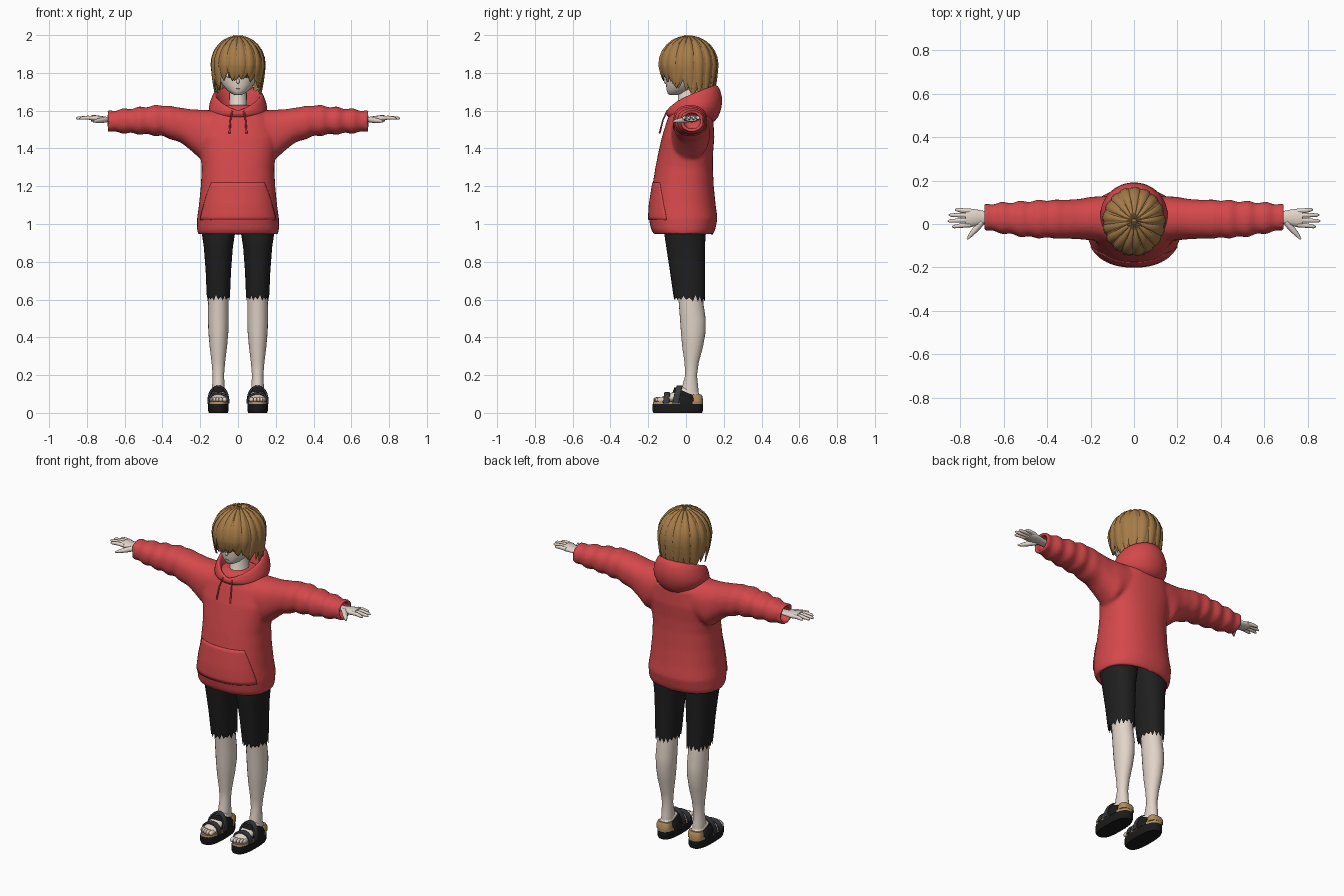
import bpy, bmesh, math, random
from mathutils import Vector as V

random.seed(4)
if "Cube" in bpy.data.objects:
    bpy.data.objects.remove(bpy.data.objects["Cube"])


def material(name, *rgb):
    mat = bpy.data.materials.new(name)
    mat.use_nodes = True
    mat.diffuse_color = (*rgb, 1)
    mat.node_tree.nodes["Principled BSDF"].inputs["Base Color"].default_value = (*rgb, 1)
    return mat


red = material("hoodie red", .66, .065, .07)
skin = material("pale skin", .76, .66, .58)
brown = material("hair brown", .38, .2, .065)
black = material("shorts black", .014, .014, .014)
rubber = material("sole black", .011, .011, .012)
grey = material("strap grey", .04, .043, .05)
tan = material("cork tan", .45, .27, .11)
dark = material("eye dark", .06, .03, .02)
white = material("eye white", .8, .8, .8)
lip = material("lip rose", .45, .2, .18)


# ---- helpers ----
def at(rows, t):
    """Interpolate a table of rows keyed by their first value."""
    for r, s in zip(rows, rows[1:]):
        if t <= s[0]:
            f = (t - r[0]) / (s[0] - r[0])
            return [u + (v - u) * f for u, v in zip(r, s)]
    return list(rows[-1])


def oval(angle, power):
    """Point on a unit superellipse."""
    c, s = math.cos(angle), math.sin(angle)
    return (math.copysign(abs(c) ** (2 / power), c), math.copysign(abs(s) ** (2 / power), s))


def build(name, mat, lofts, n=20, power=2, mirror=False, jag=None, angle=45, caps=True):
    """Skin every list of rings (centre, side vector, depth vector) into one object."""
    bm = bmesh.new()
    for rings in lofts:
        grid = []
        for i, (c, a, b) in enumerate(rings):
            loop = []
            for k in range(n):
                u, v = oval(2 * math.pi * k / n, power)
                p = c + a * u + b * v
                if jag and i == jag[0]:
                    p.z += random.uniform(.2, 1) * jag[1] * (-1) ** k
                loop.append(bm.verts.new(p))
            grid.append(loop)
        for lo, hi in zip(grid, grid[1:]):
            for k in range(n):
                j = (k + 1) % n
                bm.faces.new((lo[k], lo[j], hi[j], hi[k]))
        if caps:
            bm.faces.new(grid[0])
            bm.faces.new(grid[-1])
    bmesh.ops.recalc_face_normals(bm, faces=bm.faces)
    return finish(name, mat, bm, mirror, angle)


def finish(name, mat, bm, mirror=False, angle=45):
    mesh = bpy.data.meshes.new(name)
    bm.to_mesh(mesh)
    bm.free()
    mesh.materials.append(mat)
    ob = bpy.data.objects.new(name, mesh)
    bpy.context.collection.objects.link(ob)
    bpy.ops.object.select_all(action='DESELECT')
    ob.select_set(True)
    bpy.context.view_layer.objects.active = ob
    bpy.ops.object.shade_smooth_by_angle(angle=math.radians(angle))
    if mirror:
        ob.modifiers.new("mirror", 'MIRROR').use_mirror_merge = False
    return ob


def stack(rows, x=0):
    """Level rings from rows of height, half width, front y, back y."""
    return [(V((x, (f + b) / 2, z)), V((w, 0, 0)), V((0, (b - f) / 2, 0))) for z, w, f, b in rows]


def tube(points, flat=1, up=(0, 0, 1)):
    """Rings along points of x, y, z, radius; flat squashes along up."""
    pos = [V(p[:3]) for p in points]
    rings = []
    for i, p in enumerate(pos):
        t = (pos[min(i + 1, len(pos) - 1)] - pos[max(i - 1, 0)]).normalized()
        side = t.cross(V(up)).normalized()
        r = points[i][3]
        rings.append((p, side * r, side.cross(t) * r * flat))
    return rings


def ball(x, y, z, rx, ry, rz, steps=10):
    rings = []
    for i in range(steps + 1):
        t = math.pi * (.02 + .96 * i / steps)
        s = math.sin(t)
        rings.append((V((x, y, z - rz * math.cos(t))), V((rx * s, 0, 0)), V((0, ry * s, 0))))
    return rings


# ---- hoodie: torso and sleeves fused into one soft cloth surface ----
torso = [(.94, .21, -.165, .14), (.97, .217, -.185, .155), (1.03, .217, -.197, .167),
         (1.1, .207, -.193, .157), (1.2, .197, -.178, .147), (1.3, .192, -.162, .142),
         (1.37, .2, -.148, .143), (1.46, .215, -.128, .15), (1.55, .19, -.1, .145),
         (1.61, .13, -.075, .12), (1.63, .08, -.05, .1)]
inner_hem = [(1.02, .17, -.13, .11), (.95, .195, -.15, .125)]
sleeve = [(.1, 1.4, 1.6, -.08, .13), (.2, 1.345, 1.605, -.075, .125), (.25, 1.39, 1.607, -.07, .115),
          (.3, 1.43, 1.615, -.068, .112), (.4, 1.465, 1.63, -.065, .11), (.5, 1.475, 1.62, -.06, .105),
          (.65, 1.485, 1.603, -.035, .095), (.69, 1.492, 1.598, -.025, .09)]


def sleeve_rings(side):
    rings = []
    for i in range(46):
        x, lo, hi, f, b = at(sleeve, .1 + .59 * i / 45)
        # soft cloth folds, fading toward the shoulder
        fold = .005 * math.sin(x * 75) * min(1, max(0, (x - .3) * 8))
        rings.append((V((side * x, (f + b) / 2, (lo + hi) / 2)),
                      V((0, (b - f) / 2 + fold, 0)), V((0, 0, (hi - lo) / 2 + fold))))
    c, a, b = rings[-1]
    for depth in (0, .05):
        rings.append((c - V((side * depth, 0, 0)), a * .7, b * .7))
    return rings


hoodie = build("hoodie", red, [stack(inner_hem + torso), sleeve_rings(1), sleeve_rings(-1)], n=40, power=2.3)
remesh = hoodie.modifiers.new("fuse", 'REMESH')
remesh.mode, remesh.voxel_size, remesh.use_smooth_shade = 'VOXEL', .01, True
soften = hoodie.modifiers.new("soften", 'SMOOTH')
soften.factor, soften.iterations = .5, 5

# front pouch pocket that follows the torso
bm = bmesh.new()
grid = []
for i in range(11):
    s = i / 10
    z, w, f, b = at(torso, 1.02 + .2 * s)
    reach = 1.12 - .38 * s ** 1.5
    row = []
    for k in range(25):
        u, v = oval(-math.pi / 2 + reach * (k / 12 - 1), 2.3)
        row.append(bm.verts.new((w * u * 1.015, (f + b) / 2 + (b - f) / 2 * v * 1.025, z)))
    grid.append(row)
for lo, hi in zip(grid, grid[1:]):
    for k in range(24):
        bm.faces.new((lo[k], lo[k + 1], hi[k + 1], hi[k]))
pocket = finish("pouch_pocket", red, bm)
pocket.modifiers.new("thickness", 'SOLIDIFY').thickness = .008

# lowered hood: a collar that grows tall and deep toward the back
bm = bmesh.new()
grid = []
for i in range(32):
    a = 2 * math.pi * i / 32
    k = (1 - math.cos(a)) / 2
    rise = k ** .6
    profile = [(.07, -.06, .09, 1.55), (.1, -.075, .12, 1.575 + .08 * rise),
               (.115, -.088, .145, 1.6 + .135 * rise), (.13, -.1, .17, 1.602 + .14 * rise),
               (.155, -.108, .195, 1.59 + .085 * k), (.158, -.106, .192, 1.58 + .03 * k),
               (.135, -.098, .155, 1.565 - .04 * k ** 3), (.1, -.06, .1, 1.55)]
    grid.append([bm.verts.new((w * math.sin(a), (f + b) / 2 - (b - f) / 2 * math.cos(a), z))
                 for w, f, b, z in profile])
for i, row in enumerate(grid):
    nxt = grid[(i + 1) % 32]
    for k in range(7):
        bm.faces.new((row[k], row[k + 1], nxt[k + 1], nxt[k]))
bmesh.ops.recalc_face_normals(bm, faces=bm.faces)
hood = finish("hood", red, bm, angle=180)
hood.modifiers.new("round", 'SUBSURF').levels = 1

cord = tube([(.03, -.1, 1.6, .004), (.04, -.122, 1.55, .004), (.045, -.14, 1.48, .005)], up=(1, 0, 0))
build("drawstring", red, [cord], n=8, mirror=True)

# ---- head and neck ----
neck = [(1.53, .085, -.07, .1), (1.59, .065, -.072, .085), (1.62, .048, -.045, .075), (1.75, .045, -.04, .07)]
build("neck", skin, [stack(neck)])
face = [(1.682, .015, -.085, -.04), (1.69, .035, -.097, .0), (1.71, .06, -.103, .03), (1.74, .085, -.106, .07),
        (1.785, .103, -.108, .1), (1.85, .11, -.112, .12), (1.92, .095, -.09, .11), (1.96, .05, -.05, .08)]
build("head", skin, [stack(face)], n=28, angle=80)
build("nose", skin, [ball(0, -.106, 1.755, .009, .012, .014)], n=10)
build("ear", skin, [ball(.105, .02, 1.79, .014, .02, .03)], n=12, mirror=True)
build("eye_white", white, [ball(.043, -.096, 1.788, .022, .007, .014)], n=14, mirror=True)
build("eye_iris", dark, [ball(.043, -.1, 1.788, .011, .006, .014)], n=14, mirror=True)
build("mouth", lip, [ball(0, -.1, 1.715, .014, .005, .002)], n=12)

# ---- hair: a cap with overlapping tapered locks ----
crown, size = V((0, .012, 1.845)), V((.131, .144, .138))
build("hair_cap", brown, [ball(0, .025, 1.845, .123, .128, .138, 16)], n=32, angle=80)


def lock(a, tip, width, scale, sway):
    d, tangent = V((math.sin(a), -math.cos(a), 0)), V((math.cos(a), math.sin(a), 0))
    rings = []
    for i in range(13):
        s = i / 12
        q = max(0, (s - .5) * 2)
        th = math.radians(5 + 85 * min(1, s * 2))
        out = math.sin(th) * scale * (1 - .1 * q * q)
        drop = size.z * math.cos(th) * scale - (crown.z - tip) * q
        p = crown + V((d.x * size.x * out, d.y * size.y * out, drop)) + tangent * sway * q * q
        normal = d * math.sin(th) + V((0, 0, math.cos(th)))
        taper = 1 - .96 * q ** 2.2
        rings.append((p, tangent * width * (.12 + .88 * math.sin(th)) * taper, normal * .011 * (1 - .75 * q)))
    return rings


locks = []
for layer, (count, width, scale) in enumerate([(20, .036, 1), (17, .025, 1.035)]):
    for i in range(count):
        a = 2 * math.pi * (i + layer * .4) / count
        facing = math.cos(a)
        tip = 1.765 if facing > .6 else 1.705 if facing > -.3 else 1.68
        locks.append(lock(a, tip + random.uniform(-.015, .02), width, scale, random.uniform(-.025, .025)))
build("hair_locks", brown, locks, n=8, angle=60)
tuft = [tube([(0, .01, 1.975, .006), (s * .008, 0, 1.99, .005), (s * .022, -.005, 1.996, .004),
              (s * .037, -.01, 1.988, .001)], up=(0, 1, 0)) for s in (1, -1)]
build("hair_tuft", brown, tuft, n=8)

# ---- hands ----
palm = tube([(.62, .03, 1.55, .03), (.69, .03, 1.553, .03), (.72, .03, 1.556, .036),
             (.755, .028, 1.558, .043), (.778, .028, 1.56, .038)], flat=.42)
fingers = [palm]
for y, tip_x, tip_y in [(-.004, .838, -.012), (.018, .858, .014), (.04, .853, .041), (.06, .825, .066)]:
    fingers.append(tube([(.755, y, 1.56, .011), (.795, y * .6 + tip_y * .4, 1.563, .0105),
                         (tip_x - .01, tip_y, 1.56, .008), (tip_x, tip_y, 1.558, .003)]))
fingers.append(tube([(.7, .01, 1.553, .016), (.73, -.025, 1.548, .014),
                     (.752, -.05, 1.545, .01), (.768, -.07, 1.543, .004)]))
build("hand", skin, fingers, n=12, mirror=True, angle=70)

# ---- shorts with ragged hems, and legs ----
leg_x = .104
shorts = [(.66, .05, -.045, .08), (.605, .06, -.063, .1), (.63, .062, -.068, .1), (.75, .067, -.085, .1),
          (.88, .077, -.105, .1), (.95, .088, -.115, .105), (1.02, .1, -.11, .1)]
build("shorts_leg", black, [stack(shorts, leg_x)], n=36, power=2.3, mirror=True, jag=(1, .02))
leg = [(.06, .034, -.03, .072), (.14, .033, -.02, .064), (.2, .03, -.004, .058), (.27, .036, -.008, .068),
       (.35, .046, -.02, .09), (.43, .053, -.027, .104), (.5, .055, -.032, .104), (.58, .054, -.038, .092),
       (.7, .056, -.05, .085)]
build("leg", skin, [stack(leg, leg_x)], n=24, mirror=True)

# ---- feet and sandals ----
foot = [(V((leg_x, y, .055 + top / 2)), V((w, 0, 0)), V((0, 0, top / 2)))
        for y, w, top in [(.078, .012, .03), (.065, .03, .055), (.02, .036, .09), (-.03, .038, .083),
                          (-.08, .044, .05), (-.12, .046, .033), (-.14, .043, .025)]]
toes = [ball(leg_x + dx, y, .07, r, .022, .014) for dx, y, r in
        [(-.033, -.148, .013), (-.013, -.151, .01), (.005, -.147, .009), (.021, -.141, .009), (.036, -.132, .008)]]
build("foot", skin, [foot] + toes, n=16, mirror=True, angle=70)
sole = [(0, .05, -.172, .085), (.012, .054, -.178, .09), (.046, .054, -.178, .09)]
build("sandal_sole", rubber, [stack(sole, leg_x)], n=36, power=2.7, mirror=True)
cork = [(.045, .053, -.176, .09), (.06, .052, -.174, .09)]
heel = [(.06, .045, .01, .09), (.085, .043, .02, .088), (.098, .038, .03, .08)]
build("cork_insole", tan, [stack(cork, leg_x), stack(heel, leg_x)], n=32, power=2.7, mirror=True)
side = [(V((leg_x, y, z)), V((w, 0, 0)), V((0, d, -tilt))) for y, z, w, d, tilt in
        [(-.008, .045, .055, .073, 0), (-.008, .085, .054, .068, .012), (-.005, .112, .043, .055, .024)]]
build("sandal_side", rubber, [side], n=28, power=2.4, mirror=True)


def strap(y, width, top, lean):
    """Flat band arching over the foot."""
    points = []
    for i in range(13):
        t = math.pi * i / 12
        h = math.sin(t)
        points.append((leg_x + .053 * math.cos(t), y + lean * h, .05 + (top - .05) * h ** .8, .006))
    return [(c, a.normalized() * .006, V((0, width, 0))) for c, a, b in tube(points, up=(0, 1, 0))]


build("sandal_straps", grey, [strap(-.105, .016, .104, .005), strap(-.055, .016, .14, .02)],
      n=12, power=4, mirror=True)
